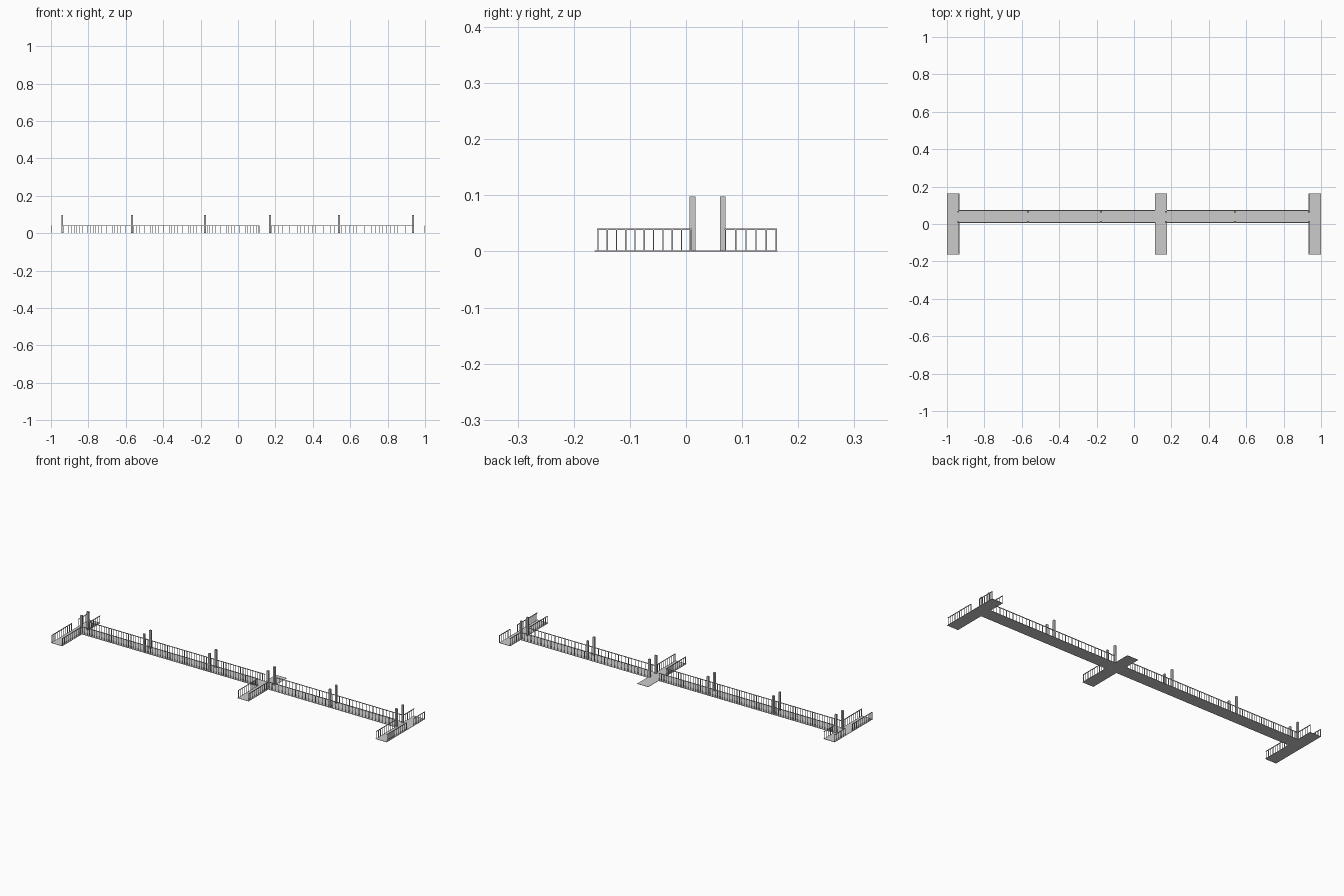
import bpy, bmesh
from mathutils import Matrix, Vector

if "Cube" in bpy.data.objects:
    bpy.data.objects.remove(bpy.data.objects["Cube"])

RAIL_H = 0.041      # top of handrails
Y_FRONT, Y_BACK = 0.0085, 0.0705   # walkway railing lines
Y_END = 0.163       # ends of the cross platforms
DECK = 0.0015


def add_box(bm, x0, x1, y0, y1, z0, z1):
    size = Vector((x1 - x0, y1 - y0, z1 - z0))
    mid = Vector((x0 + x1, y0 + y1, z0 + z1)) / 2
    bmesh.ops.create_cube(bm, size=1, matrix=Matrix.Translation(mid) @ Matrix.Diagonal((*size, 1)))


def finish(bm, name):
    mesh = bpy.data.meshes.new(name)
    bm.to_mesh(mesh)
    bm.free()
    obj = bpy.data.objects.new(name, mesh)
    bpy.context.collection.objects.link(obj)
    return obj


def railing(name, start, end, spacing):
    """Handrail with evenly spaced balusters along x or y."""
    bm = bmesh.new()
    a, b = Vector(start), Vector(end)
    t, w = 0.0016, 0.0011
    add_box(bm, a.x - t, b.x + t, a.y - t, b.y + t, RAIL_H - 0.003, RAIL_H)
    count = round((b - a).length / spacing)
    for i in range(count + 1):
        p = a.lerp(b, i / count)
        add_box(bm, p.x - w, p.x + w, p.y - w, p.y + w, DECK, RAIL_H - 0.003)
    return finish(bm, name)


# Flat deck: walkway pieces between three cross platforms
platforms = {"left": (-1.0, -0.934), "middle": (0.111, 0.177), "right": (0.934, 1.0)}
bm = bmesh.new()
for x0, x1 in platforms.values():
    add_box(bm, x0, x1, -Y_END, Y_END, 0, DECK)
finish(bm, "cross_platforms")
bm = bmesh.new()
for x0, x1 in ((-0.934, 0.111), (0.177, 0.934)):
    add_box(bm, x0, x1, 0.005, 0.075, 0, DECK)
finish(bm, "walkway_deck")

# Walkway railings on both sides
for side, y in (("front", Y_FRONT), ("back", Y_BACK)):
    railing(f"walkway_left_{side}_railing", (-0.934, y), (0.111, y), 0.0145)
    railing(f"walkway_right_{side}_railing", (0.177, y), (0.934, y), 0.02)

# Platform railings, open at the ends; the middle one has none at the back
for name, (x0, x1) in platforms.items():
    for side, x in (("left", x0 + 0.0016), ("right", x1 - 0.0016)):
        railing(f"{name}_platform_front_{side}_railing", (x, -Y_END + 0.006), (x, Y_FRONT), 0.0165)
        if name != "middle":
            railing(f"{name}_platform_back_{side}_railing", (x, Y_BACK), (x, Y_END - 0.002), 0.018)

# Tall square posts in pairs along the walkway
bm = bmesh.new()
for x in (-0.94, -0.567, -0.177, 0.171, 0.54, 0.936):
    for y in (0.0115, 0.0655):
        add_box(bm, x - 0.005, x + 0.005, y - 0.005, y + 0.005, 0, 0.098)
finish(bm, "walkway_posts")
